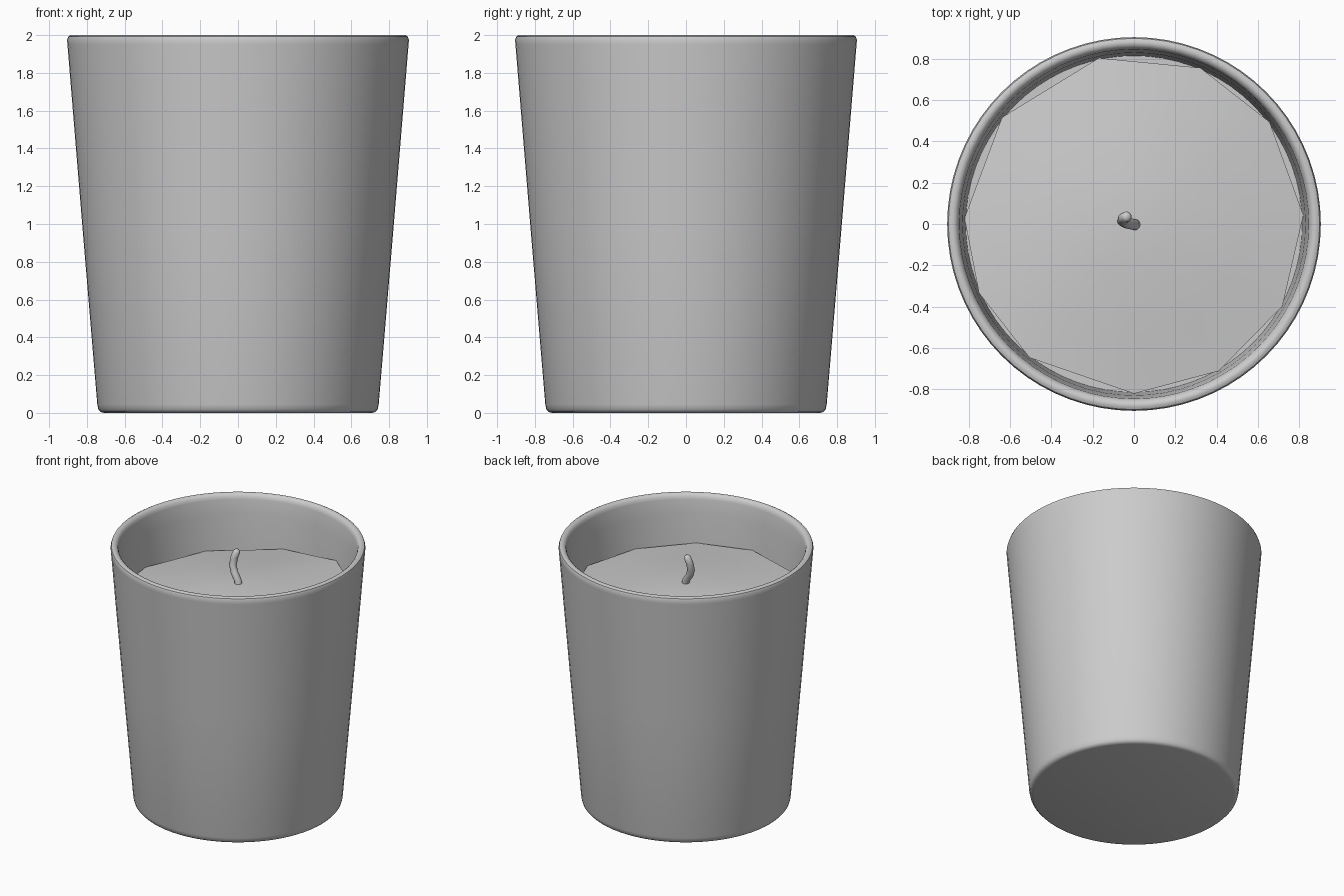
import bpy, bmesh, math
from mathutils import Vector

if "Cube" in bpy.data.objects:
    bpy.data.objects.remove(bpy.data.objects["Cube"])


def make_object(name, bm, angle=40):
    bmesh.ops.recalc_face_normals(bm, faces=bm.faces)
    mesh = bpy.data.meshes.new(name)
    bm.to_mesh(mesh)
    bm.free()
    obj = bpy.data.objects.new(name, mesh)
    bpy.context.collection.objects.link(obj)
    bpy.ops.object.select_all(action='DESELECT')
    obj.select_set(True)
    bpy.context.view_layer.objects.active = obj
    bpy.ops.object.shade_smooth_by_angle(angle=math.radians(angle))
    return obj


def bridge(bm, a, b):
    n = len(a)
    for i in range(n):
        j = (i + 1) % n
        bm.faces.new((a[i], a[j], b[j], b[i]))


# Tapered cup with rounded foot and lip, lathed from its profile
profile = [(0.71, 0.0), (0.728, 0.005), (0.739, 0.018), (0.745, 0.045),
           (0.825, 1.0), (0.903, 1.95), (0.905, 1.975), (0.899, 1.992),
           (0.885, 2.0), (0.868, 1.998), (0.853, 1.985), (0.846, 1.96),
           (0.838, 1.85), (0.83, 1.77), (0.815, 1.5)]
N = 72
bm = bmesh.new()
rings = [[bm.verts.new((r * math.cos(2 * math.pi * i / N),
                        r * math.sin(2 * math.pi * i / N), z))
          for i in range(N)] for r, z in profile]
for a, b in zip(rings, rings[1:]):
    bridge(bm, a, b)
bm.faces.new(rings[0])
bm.faces.new(rings[-1])
make_object("cup", bm)

# Low-poly domed wax: uneven rim (angle, height) rising to the middle
rim = [(3, 1.63), (37, 1.64), (67, 1.67), (102, 1.61), (141, 1.58), (178, 1.59),
       (204, 1.62), (232, 1.65), (270, 1.64), (300, 1.63), (331, 1.62)]


def wax_ring(bm, radius, height):
    return [bm.verts.new((radius * math.cos(math.radians(a)),
                          radius * math.sin(math.radians(a)), height(z)))
            for a, z in rim]


bm = bmesh.new()
foot = wax_ring(bm, 0.812, lambda z: 1.49)
edge = wax_ring(bm, 0.822, lambda z: z)
mid = wax_ring(bm, 0.55, lambda z: z * 0.4 + 1.68 * 0.6)
inner = wax_ring(bm, 0.25, lambda z: 1.695)
for a, b in ((foot, edge), (edge, mid), (mid, inner)):
    bridge(bm, a, b)
tip = bm.verts.new((0, 0, 1.70))
for i in range(len(inner)):
    bm.faces.new((inner[i], inner[(i + 1) % len(inner)], tip))
make_object("wax", bm, 60)

# Bent wick swept along a short path
path = [Vector(p) for p in ((0.01, -0.005, 1.66), (0.0, -0.002, 1.72),
                            (-0.035, 0.005, 1.77), (-0.055, 0.015, 1.82),
                            (-0.05, 0.028, 1.88), (-0.035, 0.036, 1.925),
                            (-0.033, 0.037, 1.937))]
radii = [0.027, 0.027, 0.027, 0.027, 0.027, 0.025, 0.014]
bm = bmesh.new()
rings = []
for i, p in enumerate(path):
    t = (path[min(i + 1, len(path) - 1)] - path[max(i - 1, 0)]).normalized()
    u = Vector((0, 1, 0)).cross(t).normalized()
    v = t.cross(u)
    rings.append([bm.verts.new(p + radii[i] * (u * math.cos(k * math.pi / 6)
                                              + v * math.sin(k * math.pi / 6)))
                  for k in range(12)])
for a, b in zip(rings, rings[1:]):
    bridge(bm, a, b)
bm.faces.new(rings[0])
bm.faces.new(rings[-1])
make_object("wick", bm, 60)
